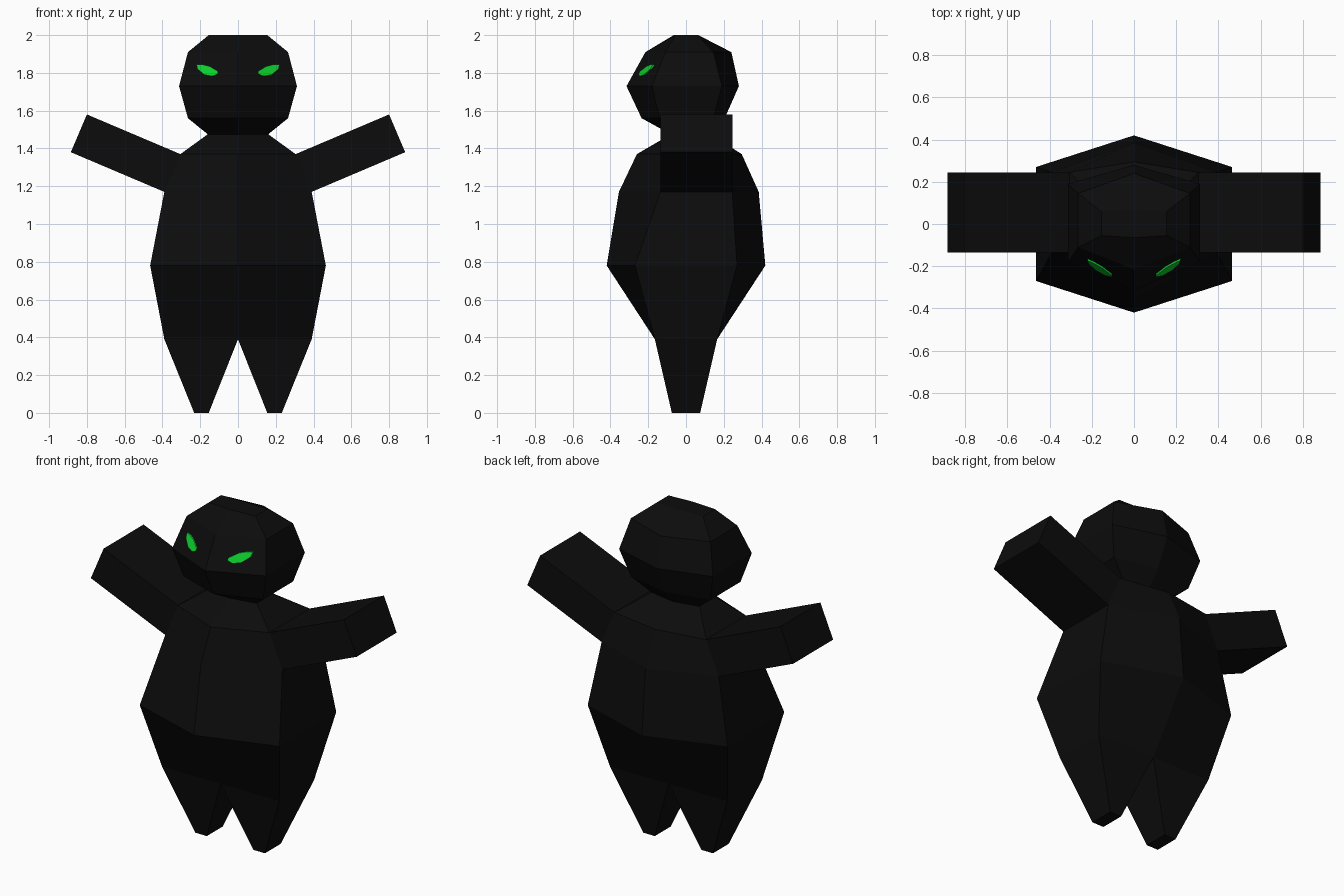
import bpy, bmesh

if "Cube" in bpy.data.objects:
    bpy.data.objects.remove(bpy.data.objects["Cube"])


def material(name, colour):
    m = bpy.data.materials.new(name)
    m.diffuse_color = (*colour, 1)
    m.use_nodes = True
    m.node_tree.nodes["Principled BSDF"].inputs["Base Color"].default_value = m.diffuse_color
    return m


BLACK = material("matte black", (0.0037, 0.0037, 0.0037))
GREEN = material("glowing green", (0.004, 0.62, 0.027))


def loft(name, rings, mat, cap_start=False, cap_end=False):
    """Skin a list of equal-length point rings with flat faces."""
    bm = bmesh.new()
    rows = [[bm.verts.new(p) for p in ring] for ring in rings]
    n = len(rows[0])
    for a, b in zip(rows, rows[1:]):
        for i in range(n):
            j = (i + 1) % n
            bm.faces.new((a[i], a[j], b[j], b[i]))
    if cap_start:
        bm.faces.new(rows[0][::-1])
    if cap_end:
        bm.faces.new(rows[-1])
    bmesh.ops.recalc_face_normals(bm, faces=bm.faces)
    me = bpy.data.meshes.new(name)
    bm.to_mesh(me)
    bm.free()
    me.materials.append(mat)
    ob = bpy.data.objects.new(name, me)
    bpy.context.collection.objects.link(ob)
    return ob


def hexagon(z, x, front, back, side_front, side_back):
    """Six-sided ring with a ridge at the front and back centre."""
    return [(0, front, z), (x, side_front, z), (x, side_back, z),
            (0, back, z), (-x, side_back, z), (-x, side_front, z)]


# Torso: from crotch to neck
NECK = hexagon(1.475, 0.16, -0.08, 0.13, -0.05, 0.10)
loft("torso", [
    hexagon(0.39, 0.39, -0.165, 0.165, -0.165, 0.165),
    hexagon(0.78, 0.465, -0.42, 0.42, -0.27, 0.27),
    hexagon(1.17, 0.39, -0.355, 0.385, -0.135, 0.245),
    hexagon(1.37, 0.305, -0.26, 0.295, -0.135, 0.245),
    NECK], BLACK)

# Head
loft("head", [
    NECK,
    hexagon(1.56, 0.265, -0.235, 0.205, -0.14, 0.145),
    hexagon(1.73, 0.312, -0.315, 0.28, -0.18, 0.19),
    hexagon(1.91, 0.265, -0.215, 0.24, -0.11, 0.145),
    hexagon(2.0, 0.155, -0.065, 0.065, -0.055, 0.06)], BLACK, cap_end=True)

# Eye outline as seen from the front (x, z)
EYE = [(0.105, 1.808), (0.15, 1.835), (0.19, 1.845), (0.22, 1.845),
       (0.215, 1.82), (0.178, 1.79), (0.135, 1.782), (0.105, 1.795)]


def leg_ring(s, z, x0, x1, y):
    return [(s * x0, -y, z), (s * x1, -y, z), (s * x1, y, z), (s * x0, y, z)]


def arm_ring(s, x_low, z_low, x_top, z_top):
    return [(s * x_low, -0.135, z_low), (s * x_low, 0.245, z_low),
            (s * x_top, 0.245, z_top), (s * x_top, -0.135, z_top)]


def eye_ring(s, offset):
    # follows the sloping plane of the face
    return [(s * x, -0.333 + 0.435 * x + 0.556 * (z - 1.73) + offset, z)
            for x, z in EYE]


# Paired parts
for side, s in (("right", 1), ("left", -1)):
    loft(side + "_leg", [leg_ring(s, 0.39, 0, 0.39, 0.165),
                         leg_ring(s, 0, 0.155, 0.232, 0.075)], BLACK, cap_end=True)
    loft(side + "_arm", [arm_ring(s, 0.39, 1.17, 0.305, 1.37),
                         arm_ring(s, 0.885, 1.38, 0.80, 1.58)], BLACK, cap_end=True)
    loft(side + "_eye", [eye_ring(s, 0), eye_ring(s, 0.009)], GREEN, True, True)
